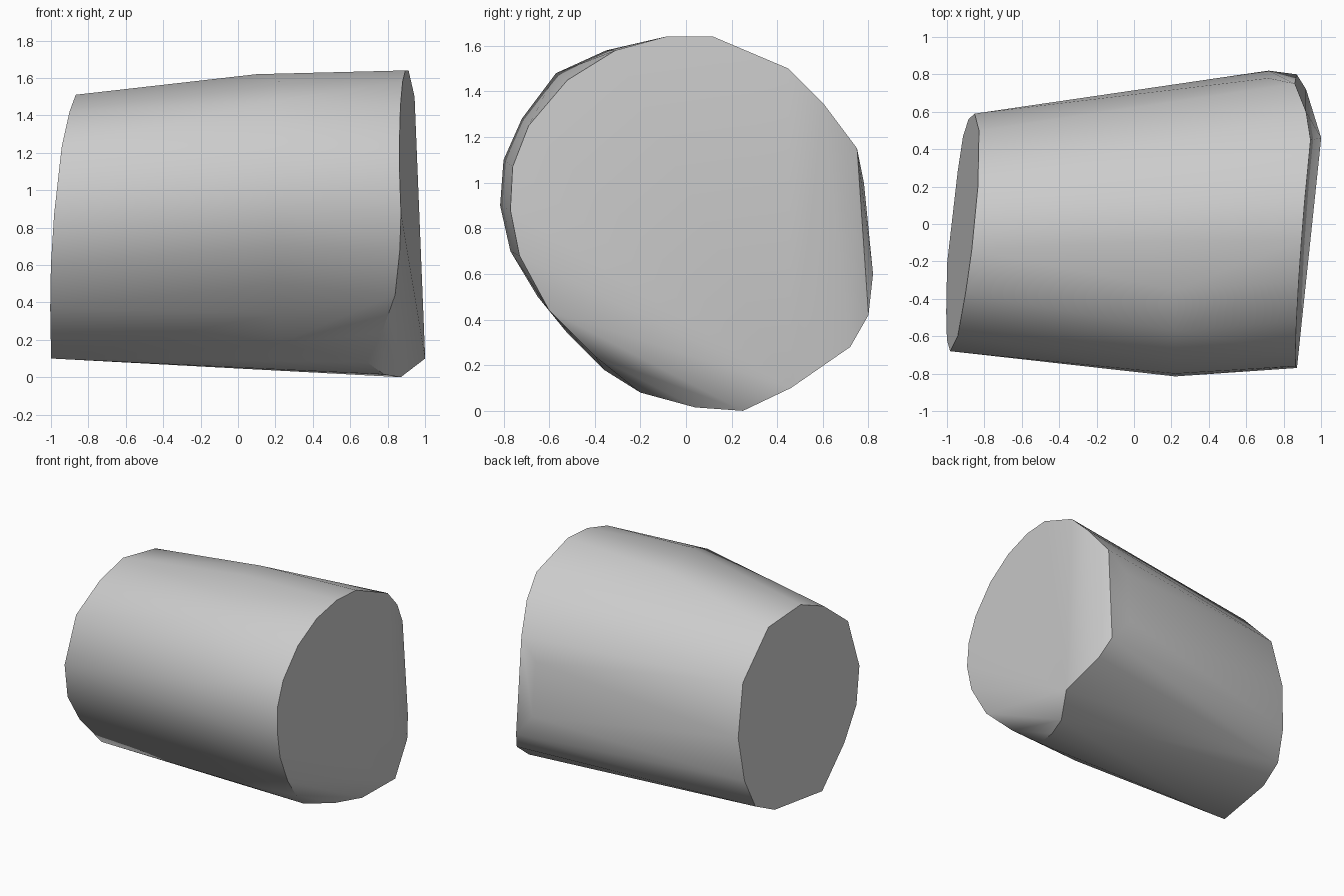
import bpy
import bmesh
import math

cube = bpy.data.objects.get("Cube")
if cube:
    bpy.data.objects.remove(cube, do_unlink=True)


def flat_material(name, colour):
    material = bpy.data.materials.new(name)
    material.use_nodes = True
    material.diffuse_color = colour
    material.node_tree.nodes["Principled BSDF"].inputs["Base Color"].default_value = colour
    return material


def tilted_end(outline, offset, slope_y, slope_z):
    """Place a (y, z) outline on a tilted end plane."""
    return [(offset + slope_y * y + slope_z * z, y, z) for y, z in outline]


def station(outline, x):
    """Place a (y, z) outline at one position along the length."""
    return [(x, y, z) for y, z in outline]


def hull_object(name, points, material, smooth_angle):
    """Wrap a tight convex skin around the points."""
    bm = bmesh.new()
    for point in points:
        bm.verts.new(point)
    bmesh.ops.convex_hull(bm, input=bm.verts[:], use_existing_faces=False)
    loose = [vert for vert in bm.verts if not vert.link_faces]
    bmesh.ops.delete(bm, geom=loose, context="VERTS")
    bmesh.ops.dissolve_limit(bm, angle_limit=math.radians(0.5),
                             verts=bm.verts[:], edges=bm.edges[:])
    bmesh.ops.recalc_face_normals(bm, faces=bm.faces[:])
    mesh = bpy.data.meshes.new(name)
    bm.to_mesh(mesh)
    bm.free()
    mesh.materials.append(material)
    obj = bpy.data.objects.new(name, mesh)
    bpy.context.collection.objects.link(obj)
    bpy.ops.object.select_all(action="DESELECT")
    obj.select_set(True)
    bpy.context.view_layer.objects.active = obj
    bpy.ops.object.shade_smooth_by_angle(angle=math.radians(smooth_angle))
    return obj


# Narrow end, cut at a slant
narrow_outline = [
    (-.14, 1.51), (-.37, 1.42), (-.6, 1.23), (-.68, .87), (-.62, .6),
    (-.47, .37), (-.21, .1), (.28, .13), (.47, .22), (.56, .44),
    (.59, .77), (.5, 1.15), (.2, 1.46),
]
narrow_end = tilted_end(narrow_outline, -.985, .11, .088)

# Wide end, cut at a slant, with its lower edge broken away
wide_outline = [
    (-.77, .88), (-.76, 1.07), (-.69, 1.25), (-.52, 1.45), (-.31, 1.58),
    (-.09, 1.64), (.12, 1.64), (.45, 1.5), (.46, .1),
]
wide_end = tilted_end(wide_outline, .968, .08, -.04)
chipped_edge = [
    (.865, -.73, .68), (.84, -.6, .44), (.77, -.4, .24), (.69, -.2, .08),
    (.78, .04, .015), (.87, .25, 0), (.92, .6, 1.35), (.86, .75, 1.15),
    (.87, .8, .42), (.92, .72, .28),
]

# Swelling of the body between the ends
front_swell = station([
    (-.36, .18), (-.52, .34), (-.65, .5), (-.77, .7), (-.815, .9),
    (-.8, 1.1), (-.72, 1.28), (-.57, 1.48), (-.35, 1.58),
], .22)
top_swell = station([(-.09, 1.62), (.12, 1.61)], .1)
back_swell = station([(.78, 1), (.82, .6)], .72)

stone = flat_material("stone_grey", (.6, .6, .6, 1))
hull_object("tapered_block",
            narrow_end + wide_end + chipped_edge + front_swell + top_swell + back_swell,
            stone, 32)
